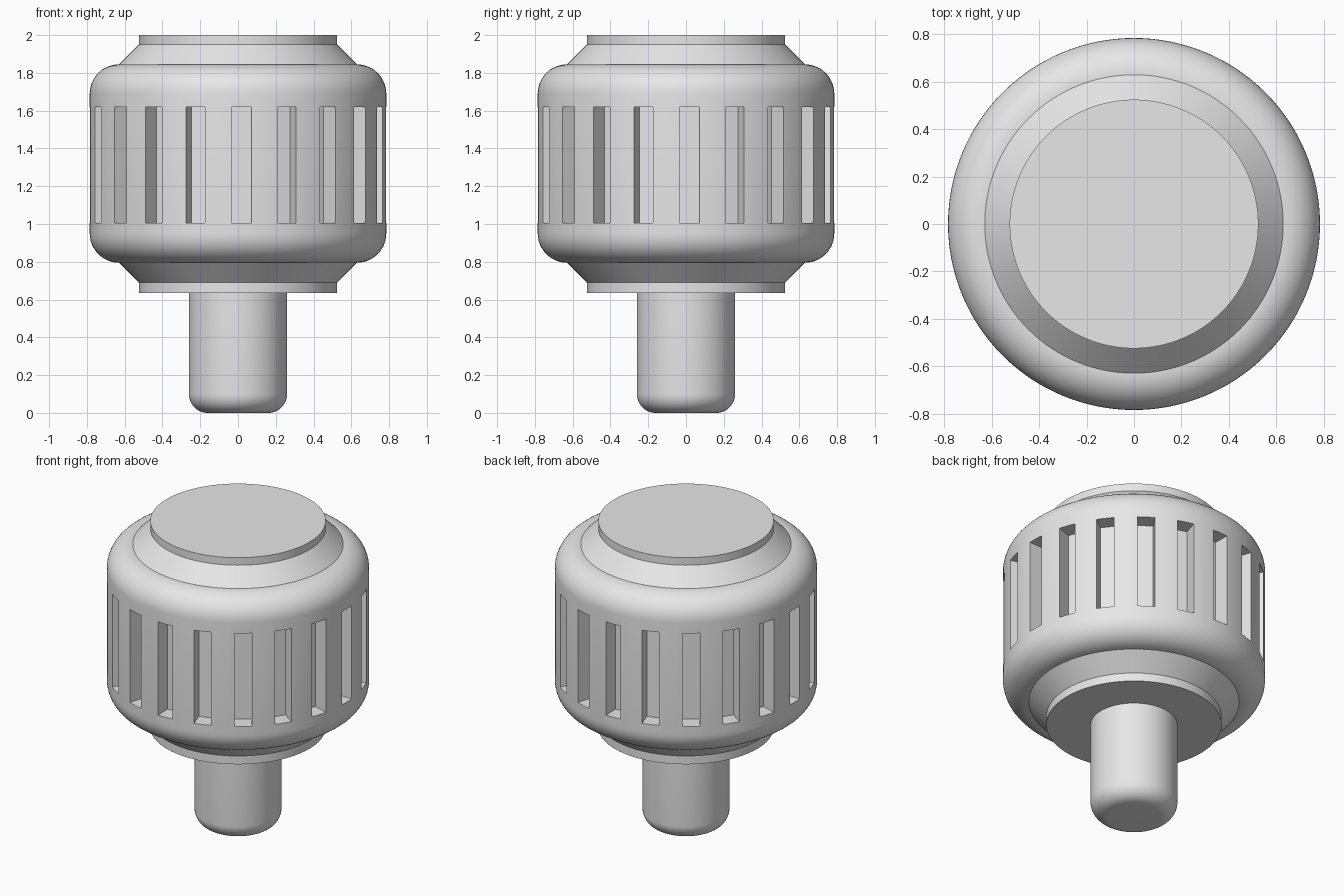
import bpy, bmesh, math
from mathutils import Matrix, Vector

SEGMENTS = 128
default_cube = bpy.data.objects.get("Cube")
if default_cube:
    bpy.data.objects.remove(default_cube, do_unlink=True)

grey = bpy.data.materials.new("plain grey")
grey.use_nodes = True
grey.diffuse_color = (0.8, 0.8, 0.8, 1)
grey.node_tree.nodes["Principled BSDF"].inputs["Base Color"].default_value = grey.diffuse_color


def add_object(name, bm):
    mesh = bpy.data.meshes.new(name)
    bm.to_mesh(mesh)
    bm.free()
    mesh.materials.append(grey)
    obj = bpy.data.objects.new(name, mesh)
    bpy.context.collection.objects.link(obj)
    return obj


def lathe(name, profile):
    """Spin (radius, height) points, listed bottom to top, about z."""
    bm = bmesh.new()
    rings = []
    for r, z in profile:
        if r == 0:
            rings.append([bm.verts.new((0, 0, z))])
            continue
        angles = [math.tau * i / SEGMENTS for i in range(SEGMENTS)]
        rings.append([bm.verts.new((r * math.cos(a), r * math.sin(a), z)) for a in angles])
    for low, high in zip(rings, rings[1:]):
        for i in range(SEGMENTS):
            j = (i + 1) % SEGMENTS
            if len(low) == 1:
                bm.faces.new((low[0], high[j], high[i]))
            elif len(high) == 1:
                bm.faces.new((low[i], low[j], high[0]))
            else:
                bm.faces.new((low[i], low[j], high[j], high[i]))
    return add_object(name, bm)


def fillet(r, z, radius, start, steps=12):
    """Quarter-round profile about the centre (r, z), from a start angle."""
    turns = [math.radians(start + 90 * i / steps) for i in range(steps + 1)]
    return [(r + radius * math.cos(t), z + radius * math.sin(t)) for t in turns]


# Stem with a rounded lower end
stem = lathe("stem", [(0, 0)] + fillet(0.16, 0.1, 0.1, -90) + [(0.26, 0.635)])

# Collars: short cylinder and 45 degree cone, at both ends
lower_collar = lathe("lower_collar", [(0, 0.635), (0.525, 0.635), (0.525, 0.69), (0.63, 0.795)])
upper_collar = lathe("upper_collar", [(0.63, 1.845), (0.525, 1.95), (0.525, 2), (0, 2)])

# Grip body with rounded shoulders
grip_body = lathe("grip_body", [(0, 0.795)] + fillet(0.63, 0.95, 0.155, -90)
                  + fillet(0.63, 1.69, 0.155, 0) + [(0, 1.845)])

# Ring of slots cut into the grip
bm = bmesh.new()
for k in range(20):
    turn = Matrix.Rotation(math.radians(1.3 + 18 * k), 4, 'Z')
    place = Matrix.Translation(Vector((0.78, 0, 1.313)))
    bmesh.ops.create_cube(bm, size=1, matrix=turn @ place @ Matrix.Diagonal((0.2, 0.105, 0.615, 1)))
slot_cutter = add_object("slot_cutter", bm)
slot_cutter.hide_render = True

cut = grip_body.modifiers.new("slots", 'BOOLEAN')
cut.operation = 'DIFFERENCE'
cut.solver = 'EXACT'
cut.object = slot_cutter
bpy.context.view_layer.objects.active = grip_body
bpy.ops.object.modifier_apply(modifier=cut.name)
bpy.data.objects.remove(slot_cutter, do_unlink=True)

# Smooth rounds, sharp edges
bpy.ops.object.select_all(action='DESELECT')
for part in (stem, lower_collar, upper_collar, grip_body):
    part.select_set(True)
bpy.ops.object.shade_smooth_by_angle(angle=math.radians(30))
